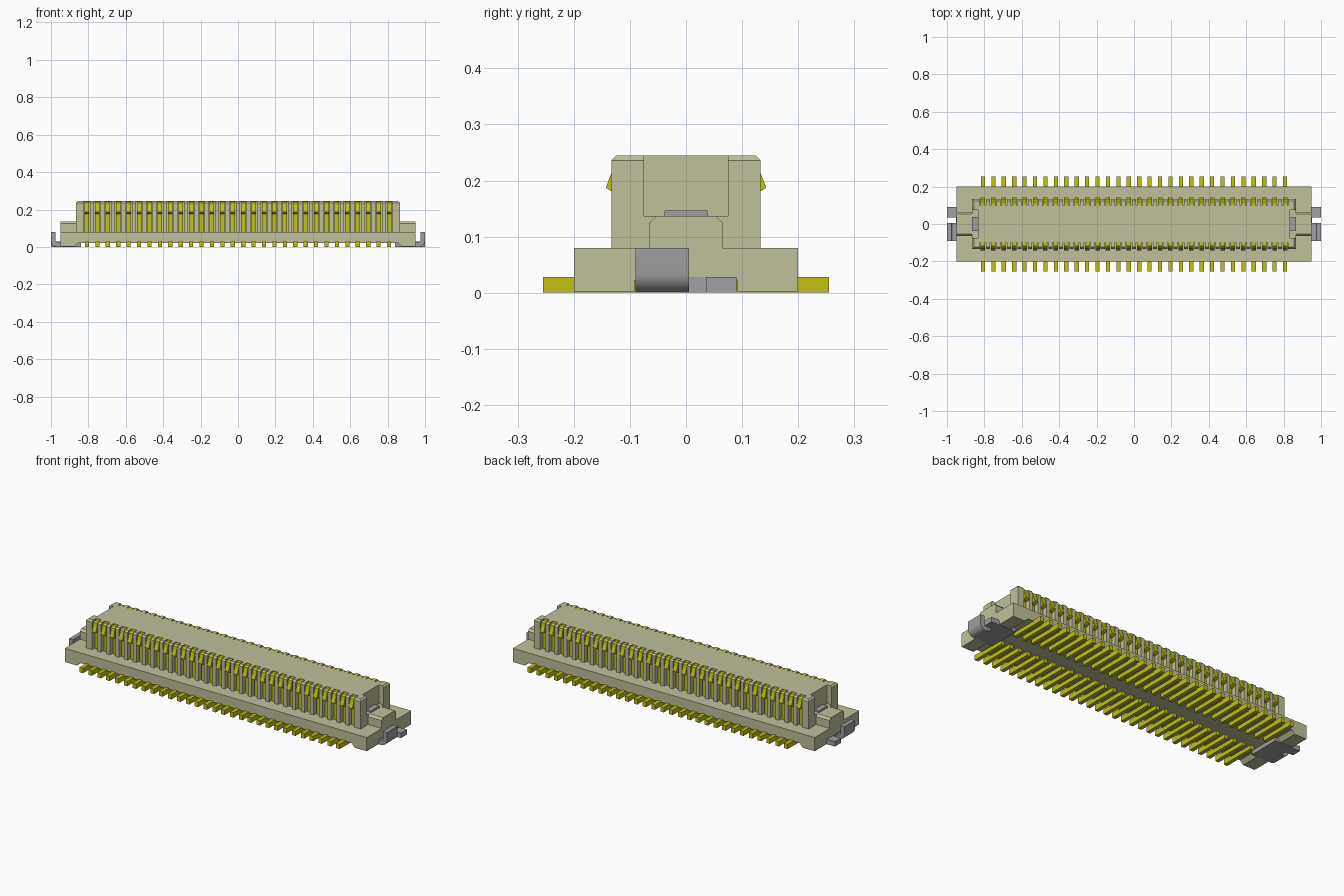
import bpy, bmesh, math
from mathutils import Vector

old = bpy.data.objects.get("Cube")
if old:
    bpy.data.objects.remove(old)


def material(name, rgb):
    m = bpy.data.materials.new(name)
    m.use_nodes = True
    m.diffuse_color = (*rgb, 1)
    m.node_tree.nodes["Principled BSDF"].inputs["Base Color"].default_value = (*rgb, 1)
    return m


TAN = material("tan plastic", (0.53, 0.53, 0.33))
GOLD = material("gold contact", (0.54, 0.54, 0.006))
GREY = material("grey metal", (0.35, 0.35, 0.36))


def prism(bm, pts, lo, hi, axis):
    """Extrude a 2D profile: axis 'x' takes (y, z) points, axis 'y' takes (x, z)."""
    def at(p, t):
        return (t, p[0], p[1]) if axis == 'x' else (p[0], t, p[1])
    a = [bm.verts.new(at(p, lo)) for p in pts]
    b = [bm.verts.new(at(p, hi)) for p in pts]
    n = len(pts)
    faces = [bm.faces.new(a), bm.faces.new(b[::-1])]
    faces += [bm.faces.new((a[i], b[i], b[(i + 1) % n], a[(i + 1) % n])) for i in range(n)]
    return faces


def box(bm, x0, x1, y0, y1, z0, z1):
    return prism(bm, [(y0, z0), (y1, z0), (y1, z1), (y0, z1)], x0, x1, 'x')


def finish(bm, name, mat, smooth=False):
    bmesh.ops.recalc_face_normals(bm, faces=bm.faces[:])
    me = bpy.data.meshes.new(name)
    bm.to_mesh(me)
    bm.free()
    ob = bpy.data.objects.new(name, me)
    bpy.context.collection.objects.link(ob)
    me.materials.append(mat)
    if smooth:
        bpy.ops.object.select_all(action='DESELECT')
        ob.select_set(True)
        bpy.context.view_layer.objects.active = ob
        bpy.ops.object.shade_smooth_by_angle(angle=math.radians(35))
    return ob


PINS, PITCH = 30, 0.0557
SLOT, PIN_W = 0.034, 0.024
TOP, SIDE, CORE = 0.245, 0.133, 0.098
xs = [(i - (PINS - 1) / 2) * PITCH for i in range(PINS)]

# Base slab with raised underside
bm = bmesh.new()
prism(bm, [(-0.95, 0.08), (-0.95, 0.022), (0.95, 0.022), (0.95, 0.08)], -0.2, 0.2, 'y')
finish(bm, "base", TAN)

# Four feet under the base corners, sloped on the inner side
bm = bmesh.new()
for sx in (-1, 1):
    for sy in (-1, 1):
        prism(bm, [(sx * 0.95, 0.002), (sx * 0.875, 0.002), (sx * 0.855, 0.022), (sx * 0.95, 0.022)],
              sy * 0.092, sy * 0.2, 'y')
finish(bm, "base_feet", TAN)

# Tower core
bm = bmesh.new()
box(bm, -0.835, 0.835, -CORE, CORE, 0.08, TOP)
finish(bm, "tower_core", TAN)

# Ribs between the contact slots, with chamfered top edge
bm = bmesh.new()
for s in (-1, 1):
    profile = [(s * CORE, 0.08), (s * SIDE, 0.08), (s * SIDE, TOP - 0.009),
               (s * (SIDE - 0.009), TOP), (s * CORE, TOP)]
    edges = [-0.835] + [x + d * SLOT / 2 for x in xs for d in (-1, 1)] + [0.835]
    for lo, hi in zip(edges[::2], edges[1::2]):
        prism(bm, profile, lo, hi, 'x')
finish(bm, "tower_ribs", TAN)

# Corner posts flanking the end notches, outer top edges chamfered
bm = bmesh.new()
for sx in (-1, 1):
    for sy in (-1, 1):
        box(bm, sx * 0.835, sx * 0.865, sy * 0.075, sy * SIDE, 0.08, TOP)
rim = []
for e in bm.edges:
    mid = (e.verts[0].co + e.verts[1].co) / 2
    if mid.z > TOP - 0.001 and (abs(mid.x) > 0.864 or abs(mid.y) > SIDE - 0.001):
        rim.append(e)
bmesh.ops.bevel(bm, geom=rim, offset=0.009, segments=1, affect='EDGES')
finish(bm, "corner_posts", TAN)

# Notch floors and chamfered end blocks on the base
bm = bmesh.new()
for s in (-1, 1):
    box(bm, s * 0.835, s * 0.865, -0.075, 0.075, 0.08, 0.137)
    prism(bm, [(-0.065, 0.08), (0.065, 0.08), (0.065, 0.125), (0.053, 0.137),
               (-0.053, 0.137), (-0.065, 0.125)], s * 0.865, s * 0.95, 'x')
finish(bm, "end_blocks", TAN)

# Metal tabs lying in the notches
bm = bmesh.new()
for s in (-1, 1):
    box(bm, s * 0.833, s * 0.865, -0.038, 0.038, 0.137, 0.147)
finish(bm, "notch_tabs", GREY)

# Contacts standing in the slots, with a locking bump
bm = bmesh.new()
for s in (-1, 1):
    shape = [(0.097, 0.078), (0.114, 0.078), (0.114, 0.176), (0.133, 0.181), (0.143, 0.187),
             (0.133, 0.213), (0.128, 0.235), (0.118, 0.243), (0.097, 0.243)]
    for x in xs:
        prism(bm, [(s * y, z) for y, z in shape], x - PIN_W / 2, x + PIN_W / 2, 'x')
finish(bm, "contacts", GOLD)

# Solder leads running out from under the base
bm = bmesh.new()
for s in (-1, 1):
    for x in xs:
        box(bm, x - 0.011, x + 0.011, s * 0.05, s * 0.255, 0.0, 0.028)
finish(bm, "solder_leads", GOLD)

# Bent end clips
bm = bmesh.new()
for s in (-1, 1):
    def arc(r):
        return [(0.965 + r * math.cos(a), 0.035 - r * math.sin(a))
                for a in (math.pi / 2 * i / 8 for i in range(9))]
    outline = [(1.0, 0.08)] + arc(0.035) + [(0.93, 0.0), (0.93, 0.025)] + arc(0.01)[::-1] + [(0.975, 0.08)]
    prism(bm, [(s * x, z) for x, z in outline], -0.09, 0.005, 'y')
finish(bm, "end_clips", GREY, smooth=True)

# Clip base plates and low side tabs
bm = bmesh.new()
for s in (-1, 1):
    box(bm, s * 0.84, s * 0.952, -0.09, 0.09, 0.0, 0.028)
    box(bm, s * 0.952, s * 1.0, 0.036, 0.09, 0.0, 0.028)
finish(bm, "clip_plates", GREY)
